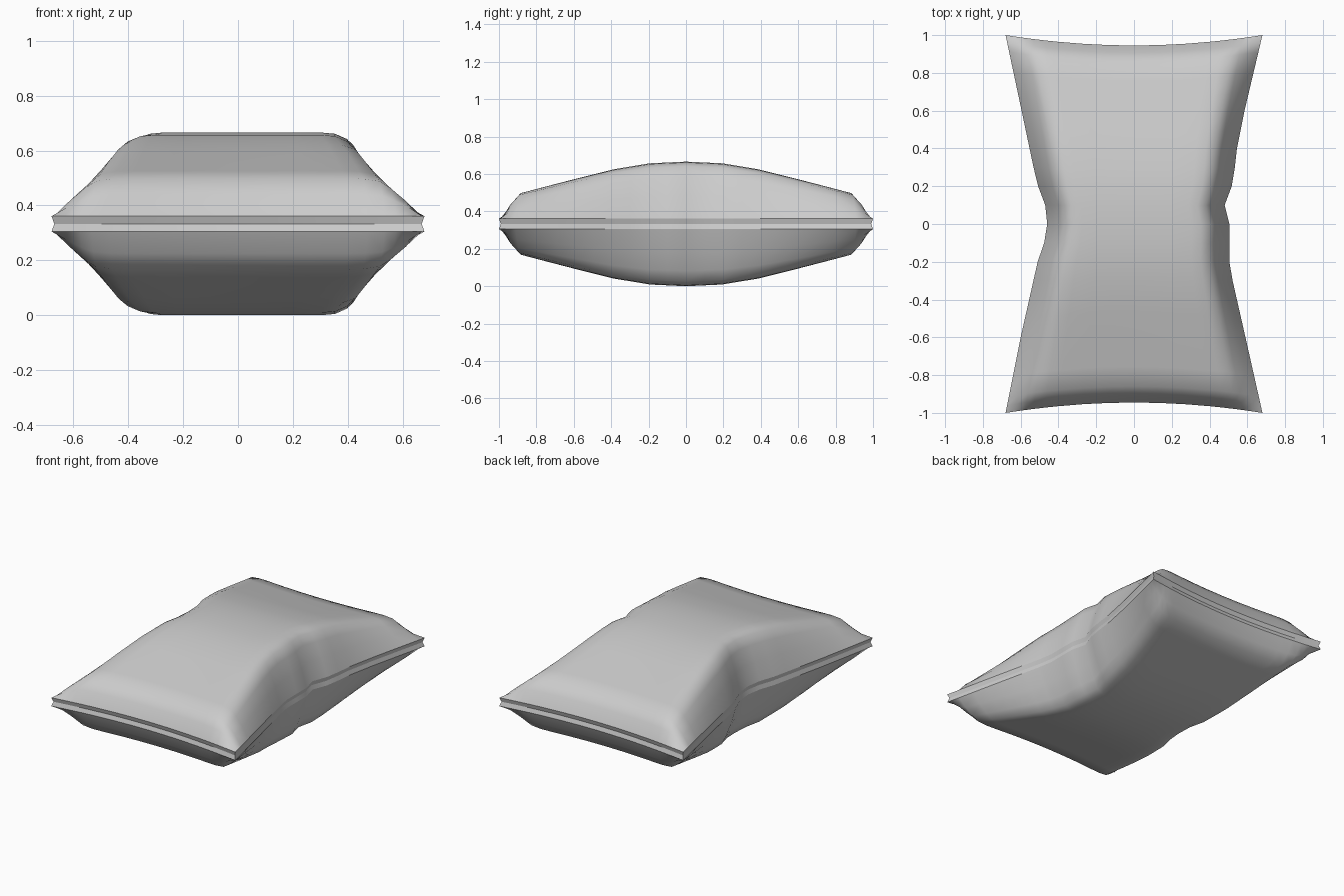
import bpy, bmesh, math

if "Cube" in bpy.data.objects:
    bpy.data.objects.remove(bpy.data.objects["Cube"])

MID, SEAM = 0.333, 0.028


def lookup(table, t):
    """Piecewise linear value of a profile at t."""
    for (a, p), (b, q) in zip(table, table[1:]):
        if t <= b:
            return p + (q - p) * max(0, t - a) / (b - a)
    return table[-1][1]


# Side outlines, pinched at the waist: (y, half width)
left_side = [(-1, .68), (-.6, .60), (-.2, .51), (-.04, .455), (.1, .47),
             (.22, .515), (.6, .595), (1, .68)]
right_side = [(-1, .68), (-.6, .59), (-.3, .522), (-.2, .505), (0, .505), (.1, .48),
              (.22, .525), (.4, .545), (.6, .585), (1, .68)]
# Puffed height along the length, and its falloff across the width
length_profile = [(0, .305), (.2, .296), (.4, .264), (.6, .216), (.8, .166),
                  (.91, .138), (.96, .08), (1, 0)]
width_profile = [(0, 1), (.6, 1), (.7, .985), (.79, .92), (.85, .73), (.93, .4), (1, 0)]

half_u = [.2, .4, .6, .7, .79, .85, .93, 1]
half_v = [.1, .2, .3, .4, .5, .6, .7, .8, .91, .96, 1]


def mirrored(half):
    return [-t for t in reversed(half)] + [0] + half


us, vs = mirrored(half_u), mirrored(half_v)

fabric = bpy.data.materials.new("grey_fabric")
fabric.use_nodes = True
colour = (0.6, 0.6, 0.6, 1)
fabric.diffuse_color = colour
fabric.node_tree.nodes["Principled BSDF"].inputs["Base Color"].default_value = colour

# Upper half of the pillow
bm = bmesh.new()
rows = []
for v in vs:
    row = []
    for u in us:
        y = v * (0.945 + 0.055 * u * u)
        x = u * lookup(right_side if u > 0 else left_side, y)
        z = SEAM + lookup(length_profile, abs(v)) * lookup(width_profile, abs(u))
        row.append(bm.verts.new((x, y, z)))
    rows.append(row)
for r, s in zip(rows, rows[1:]):
    for i in range(len(us) - 1):
        bm.faces.new((r[i], r[i + 1], s[i + 1], s[i]))

# Seam band with a shallow groove at mid height
rim = [e for e in bm.edges if e.is_boundary]
for e in rim:
    e.smooth = False
band = bmesh.ops.extrude_edge_only(bm, edges=rim)["geom"]
for g in band:
    if isinstance(g, bmesh.types.BMVert):
        g.co.x *= 0.985
        g.co.y *= 0.99
        g.co.z = 0
bmesh.ops.recalc_face_normals(bm, faces=bm.faces)
if rows[len(vs) // 2][len(us) // 2].normal.z < 0:
    bmesh.ops.reverse_faces(bm, faces=bm.faces)

mesh = bpy.data.meshes.new("pillow")
bm.to_mesh(mesh)
bm.free()
mesh.materials.append(fabric)
pillow = bpy.data.objects.new("pillow", mesh)
bpy.context.collection.objects.link(pillow)
pillow.location.z = MID

# Lower half
mirror = pillow.modifiers.new("lower_half", "MIRROR")
mirror.use_axis = (False, False, True)

bpy.context.view_layer.objects.active = pillow
pillow.select_set(True)
bpy.ops.object.shade_smooth_by_angle(angle=math.radians(40))
